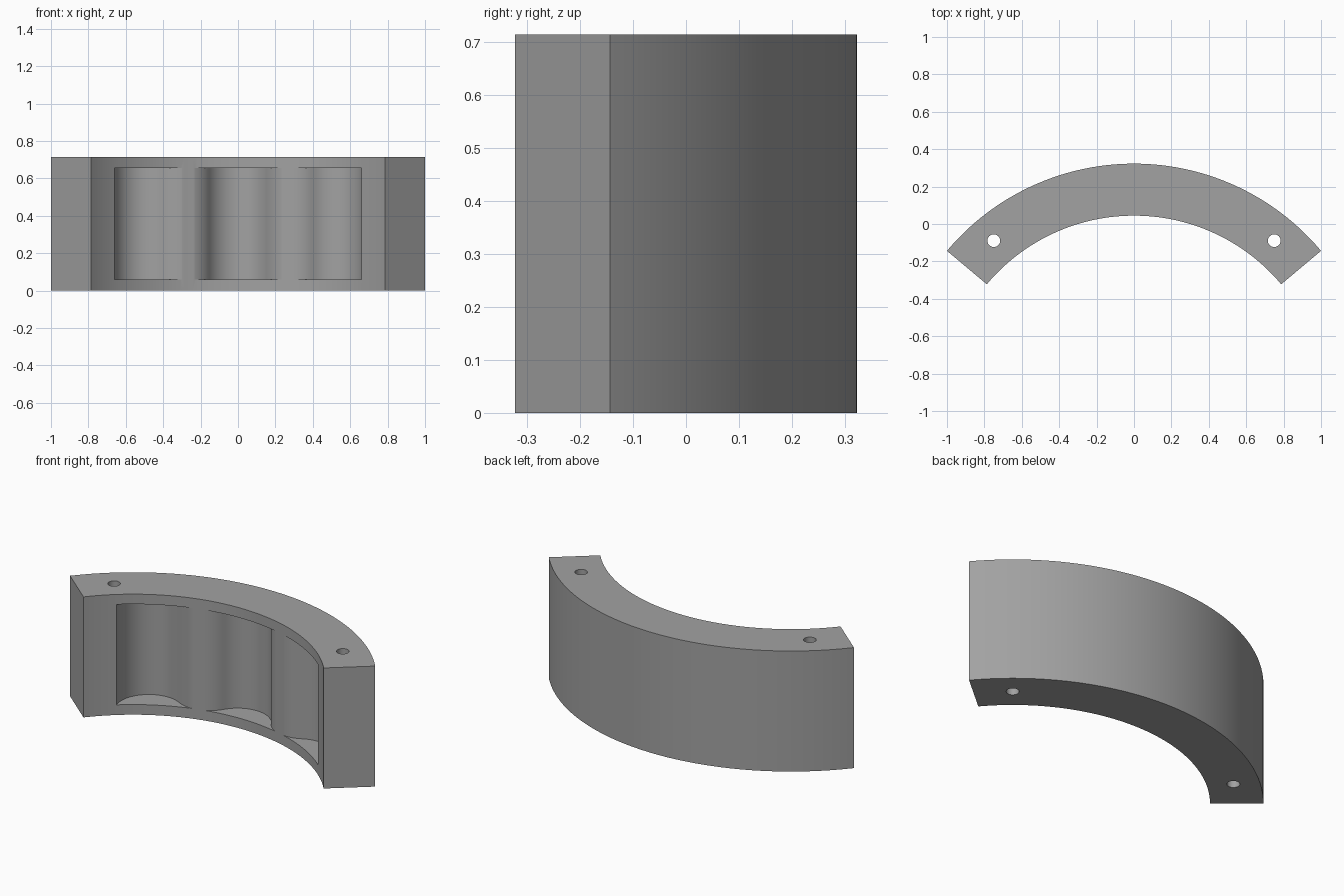
import bpy, bmesh, math

if "Cube" in bpy.data.objects:
    bpy.data.objects.remove(bpy.data.objects["Cube"])

R_OUT, R_IN, HEIGHT = 1.3054, 1.0274, 0.714
CY = 0.3227 - R_OUT            # arc centre on y
HALF = math.radians(50)


def polar(r, a):
    """Point at radius r, angle a measured from +y towards +x."""
    return (r * math.sin(a), CY + r * math.cos(a))


def arc(centre, r, a0, a1, n):
    """Arc points, angles from +y towards +x."""
    return [(centre[0] + r * math.sin(a0 + (a1 - a0) * i / n),
             centre[1] + r * math.cos(a0 + (a1 - a0) * i / n)) for i in range(n + 1)]


def prism(name, pts, z0, z1):
    bm = bmesh.new()
    face = bm.faces.new([bm.verts.new((x, y, z0)) for x, y in pts])
    ext = bmesh.ops.extrude_face_region(bm, geom=[face])
    top = [v for v in ext["geom"] if isinstance(v, bmesh.types.BMVert)]
    bmesh.ops.translate(bm, verts=top, vec=(0, 0, z1 - z0))
    bmesh.ops.recalc_face_normals(bm, faces=bm.faces)
    mesh = bpy.data.meshes.new(name)
    bm.to_mesh(mesh)
    bm.free()
    ob = bpy.data.objects.new(name, mesh)
    bpy.context.collection.objects.link(ob)
    return ob


# Curved block
c = (0, CY)
block = prism("curved_block",
              arc(c, R_OUT, -HALF, HALF, 80) + arc(c, R_IN, HALF, -HALF, 80), 0, HEIGHT)

# Pocket outline: three round lobes joined by rounded crests
LOBE_R, LOBE_D, CREST_IN = 0.18, 0.979, 1.0235
step = math.radians(30)
h = CREST_IN - LOBE_D * math.cos(step / 2)
w = LOBE_D * math.sin(step / 2)
fillet = (w * w + h * h - LOBE_R ** 2) / (2 * (LOBE_R - h))   # tangent to both lobes
crest_d = CREST_IN + fillet


def heading(p, q):
    return math.atan2(q[0] - p[0], q[1] - p[1])


lobes = [polar(LOBE_D, k * step) for k in (-1, 0, 1)]
crests = [polar(crest_d, k * step / 2) for k in (-1, 1)]
side = math.radians(110)
outline = arc(lobes[0], LOBE_R, -step - side, heading(lobes[0], crests[0]), 28)
for i in (0, 1):
    a = heading(crests[i], lobes[i])
    b = heading(crests[i], lobes[i + 1])
    a, b = a % (2 * math.pi), b % (2 * math.pi)
    outline += arc(crests[i], fillet, a, b, 16)[1:]
    end = heading(lobes[1], crests[1]) if i == 0 else step + side
    outline += arc(lobes[i + 1], LOBE_R, heading(lobes[i + 1], crests[i]), end, 28)[1:]
outline += [polar(0.85, step), polar(0.85, 0), polar(0.85, -step)]
cutters = [prism("pocket_cutter", outline, 0.06, 0.655)]

# Pin holes at both ends
for s in (-1, 1):
    centre = polar((R_OUT + R_IN) / 2, s * math.radians(40))
    cutters.append(prism("hole_cutter", arc(centre, 0.034, 0, 2 * math.pi, 32)[:-1],
                         -0.1, HEIGHT + 0.1))

for cut in cutters:
    cut.hide_render = True
    mod = block.modifiers.new(cut.name, 'BOOLEAN')
    mod.operation, mod.solver, mod.object = 'DIFFERENCE', 'EXACT', cut

# Bake the cuts, then shade
deps = bpy.context.evaluated_depsgraph_get()
baked = bpy.data.meshes.new_from_object(block.evaluated_get(deps))
block.modifiers.clear()
block.data = baked
for cut in cutters:
    bpy.data.objects.remove(cut)

grey = bpy.data.materials.new("grey")
grey.diffuse_color = (0.36, 0.36, 0.36, 1)
grey.use_nodes = True
grey.node_tree.nodes["Principled BSDF"].inputs["Base Color"].default_value = grey.diffuse_color
baked.materials.clear()
baked.materials.append(grey)

bpy.context.view_layer.objects.active = block
block.select_set(True)
bpy.ops.object.shade_smooth_by_angle(angle=math.radians(20))
